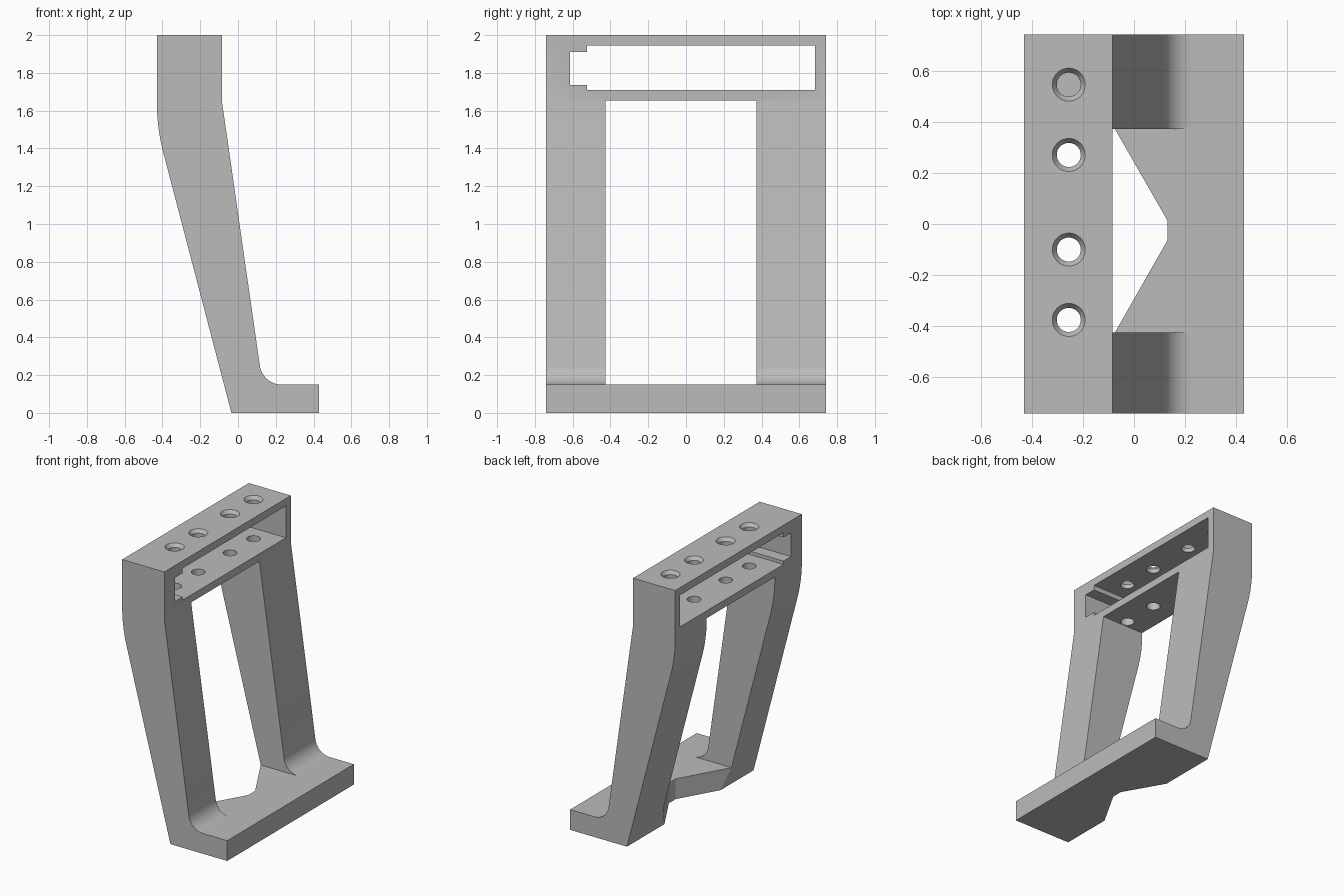
import bpy, bmesh, math
from mathutils import Vector

cube = bpy.data.objects.get("Cube")
if cube:
    bpy.data.objects.remove(cube, do_unlink=True)

grey = bpy.data.materials.new("plain_grey")
grey.use_nodes = True
GREY = (0.5, 0.5, 0.5, 1)
grey.diffuse_color = GREY
grey.node_tree.nodes["Principled BSDF"].inputs["Base Color"].default_value = GREY


def fillet(before, corner, after, t, steps):
    """Arc rounding a corner, starting and ending t away from it."""
    before, corner, after = map(Vector, (before, corner, after))
    a, b = (before - corner).normalized(), (after - corner).normalized()
    half = a.angle(b) / 2
    centre = corner + (a + b).normalized() * t / math.cos(half)
    start, end = corner + a * t - centre, corner + b * t - centre
    sweep = start.angle_signed(end)
    pts = []
    for i in range(steps + 1):
        ang = -sweep * i / steps
        c, s = math.cos(ang), math.sin(ang)
        pts.append(centre + Vector((start.x * c - start.y * s, start.x * s + start.y * c)))
    return pts


def prism(name, points, axis, low, high):
    """Extrude a 2D outline along one axis."""
    place = {"x": lambda p, d: (d, p[0], p[1]),
             "y": lambda p, d: (p[0], d, p[1]),
             "z": lambda p, d: (p[0], p[1], d)}[axis]
    bm = bmesh.new()
    face = bm.faces.new([bm.verts.new(place(p, low)) for p in points])
    res = bmesh.ops.extrude_face_region(bm, geom=[face])
    verts = [g for g in res["geom"] if isinstance(g, bmesh.types.BMVert)]
    shift = Vector(place((0, 0), high - low))
    bmesh.ops.translate(bm, vec=shift, verts=verts)
    bmesh.ops.recalc_face_normals(bm, faces=bm.faces)
    return finish(name, bm)


def cone(name, x, y, low, high, r_low, r_high):
    bm = bmesh.new()
    bmesh.ops.create_cone(bm, cap_ends=True, segments=40, radius1=r_low,
                          radius2=r_high, depth=high - low)
    bmesh.ops.translate(bm, vec=(x, y, (low + high) / 2), verts=bm.verts)
    return finish(name, bm)


def finish(name, bm):
    mesh = bpy.data.meshes.new(name)
    bm.to_mesh(mesh)
    bm.free()
    mesh.materials.append(grey)
    obj = bpy.data.objects.new(name, mesh)
    bpy.context.collection.objects.link(obj)
    return obj


# Side profile of the leaning frame, foot and head in one outline
foot_back, knee_back, top_back = (-0.035, 0), (-0.43, 1.51), (-0.43, 2)
top_front, knee_front = (-0.085, 2), (-0.085, 1.65)
heel, toe = (0.13, 0.15), (0.43, 0.15)
profile = [foot_back, *fillet(foot_back, knee_back, top_back, 0.14, 10),
           top_back, top_front, knee_front,
           *fillet(knee_front, heel, toe, 0.1, 14), toe, (0.43, 0)]
frame = prism("bracket_frame", profile, "y", -0.74, 0.74)

# Opening between the legs, V notch in the foot, stepped slot in the head
opening = [(-0.425, 0.15), (0.372, 0.15), (0.372, 1.655), (-0.425, 1.655)]
notch = [(0.13, 0.015), (0.13, -0.065), (-0.075, -0.425),
         (-0.3, -0.425), (-0.3, 0.372), (-0.075, 0.372)]
slot = [(-0.525, 1.71), (0.682, 1.71), (0.682, 1.945), (-0.525, 1.945),
        (-0.525, 1.91), (-0.613, 1.91), (-0.613, 1.735), (-0.525, 1.735)]
cutters = [prism("leg_opening_cutter", opening, "x", -1, 1),
           prism("foot_notch_cutter", notch, "z", -0.2, 0.2),
           prism("head_slot_cutter", slot, "x", -1, 1)]

# Countersunk bolt holes through the head
for y in (0.545, 0.27, -0.1, -0.375):
    cutters.append(cone("bolt_hole_cutter", -0.255, y, 1.6, 2.1, 0.047, 0.047))
    cutters.append(cone("countersink_cutter", -0.255, y, 1.975, 2.005, 0.047, 0.068))

for cutter in cutters:
    mod = frame.modifiers.new("cut", "BOOLEAN")
    mod.operation = "DIFFERENCE"
    mod.solver = "EXACT"
    mod.object = cutter
    cutter.hide_render = True

# Bake the cuts and remove the cutters
depsgraph = bpy.context.evaluated_depsgraph_get()
cut_mesh = bpy.data.meshes.new_from_object(frame.evaluated_get(depsgraph))
frame.modifiers.clear()
frame.data = cut_mesh
for cutter in cutters:
    bpy.data.objects.remove(cutter, do_unlink=True)

# Smooth the fillets, keep the edges crisp
bpy.ops.object.select_all(action="DESELECT")
frame.select_set(True)
bpy.context.view_layer.objects.active = frame
bpy.ops.object.shade_smooth_by_angle(angle=math.radians(25))
weighted = frame.modifiers.new("weighted_normals", "WEIGHTED_NORMAL")
weighted.keep_sharp = True
